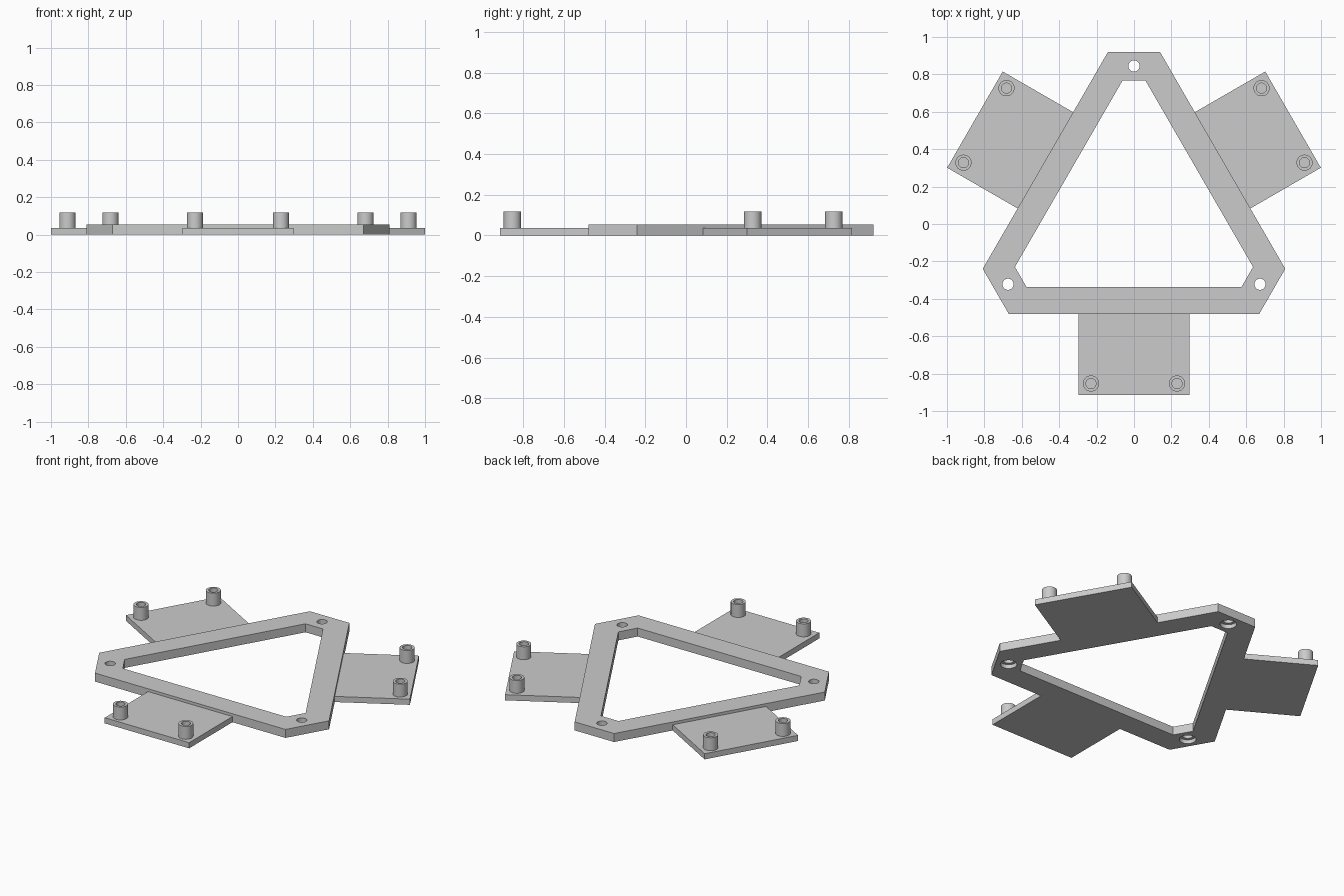
import bpy
import bmesh
from math import cos, sin, tau, radians
from mathutils import Matrix, Vector

if "Cube" in bpy.data.objects:
    bpy.data.objects.remove(bpy.data.objects["Cube"])

CENTRE = Vector((0, 0.067, 0))   # axis of the three-fold symmetry
FRAME_TOP, PLATE_TOP, POST_TOP = 0.054, 0.036, 0.118
TURNS = [Matrix.Translation(CENTRE) @ Matrix.Rotation(radians(a), 4, "Z")
         for a in (0, 120, 240)]

grey = bpy.data.materials.new("light_grey")
grey.use_nodes = True
grey.diffuse_color = (0.6, 0.6, 0.6, 1)
grey.node_tree.nodes["Principled BSDF"].inputs["Base Color"].default_value = (0.6, 0.6, 0.6, 1)


def finish(name, bm):
    bmesh.ops.recalc_face_normals(bm, faces=bm.faces)
    mesh = bpy.data.meshes.new(name)
    bm.to_mesh(mesh)
    bm.free()
    mesh.materials.append(grey)
    obj = bpy.data.objects.new(name, mesh)
    bpy.context.collection.objects.link(obj)
    return obj


def lathe(name, profile, place, segments=32):
    """Turn (radius, z) points about z and close both ends."""
    bm = bmesh.new()
    rings = [[bm.verts.new(place @ Vector((r * cos(tau * i / segments),
                                           r * sin(tau * i / segments), z)))
              for i in range(segments)] for r, z in profile]
    for a, b in zip(rings, rings[1:]):
        for i in range(segments):
            j = (i + 1) % segments
            bm.faces.new((a[i], a[j], b[j], b[i]))
    bm.faces.new(rings[0])
    bm.faces.new(rings[-1])
    return finish(name, bm)


def clipped_triangle(half_side, inradius):
    """Six corners: one long side repeated three times around the axis."""
    return [t @ Vector((x, -inradius, 0)) for t in TURNS
            for x in (-half_side, half_side)]


# Triangular frame with clipped corners and an open middle
bm = bmesh.new()
outer = clipped_triangle(0.67, 0.547)
inner = clipped_triangle(0.575, 0.403)
up = Vector((0, 0, FRAME_TOP))
rows = [[bm.verts.new(p + h) for p in loop]
        for loop, h in ((outer, up * 0), (outer, up), (inner, up), (inner, up * 0))]
for k in range(4):
    a, b = rows[k], rows[(k + 1) % 4]
    for i in range(6):
        j = (i + 1) % 6
        bm.faces.new((a[i], a[j], b[j], b[i]))
frame = finish("frame", bm)

# Screw holes through the frame corners, counterbored underneath
cutters = []
for turn in TURNS:
    place = turn @ Matrix.Translation((0, 0.778, 0))
    cutter = lathe("hole_cutter", [(0.048, -0.02), (0.048, 0.025),
                                   (0.03, 0.025), (0.03, 0.1)], place)
    cutter.hide_render = True
    cutters.append(cutter)
    mod = frame.modifiers.new("screw_hole", "BOOLEAN")
    mod.operation, mod.solver, mod.object = "DIFFERENCE", "EXACT", cutter
bpy.context.view_layer.update()
evaluated = frame.evaluated_get(bpy.context.evaluated_depsgraph_get())
cut_mesh = bpy.data.meshes.new_from_object(evaluated)
frame.modifiers.clear()
frame.data = cut_mesh
for cutter in cutters:
    bpy.data.objects.remove(cutter)

# Mounting plates, each with two hollow posts near its outer edge
smooth = [frame]
for side, turn in zip(("front", "left", "right"), TURNS):
    bm = bmesh.new()
    near, far = -0.547, -0.982
    size = Matrix.Diagonal((0.594, near - far, PLATE_TOP, 1))
    bmesh.ops.create_cube(bm, size=1, matrix=turn @ Matrix.Translation(
        (0, (near + far) / 2, PLATE_TOP / 2)) @ size)
    finish(side + "_plate", bm)
    for x in (-0.23, 0.23):
        smooth.append(lathe(side + "_post",
                            [(0.043, PLATE_TOP), (0.043, POST_TOP),
                             (0.027, POST_TOP), (0.027, PLATE_TOP + 0.001)],
                            turn @ Matrix.Translation((x, -0.92, 0))))

# Smooth the round walls and keep the edges crisp
bpy.ops.object.select_all(action="DESELECT")
for obj in smooth:
    obj.select_set(True)
bpy.context.view_layer.objects.active = frame
bpy.ops.object.shade_smooth_by_angle(angle=radians(30))
